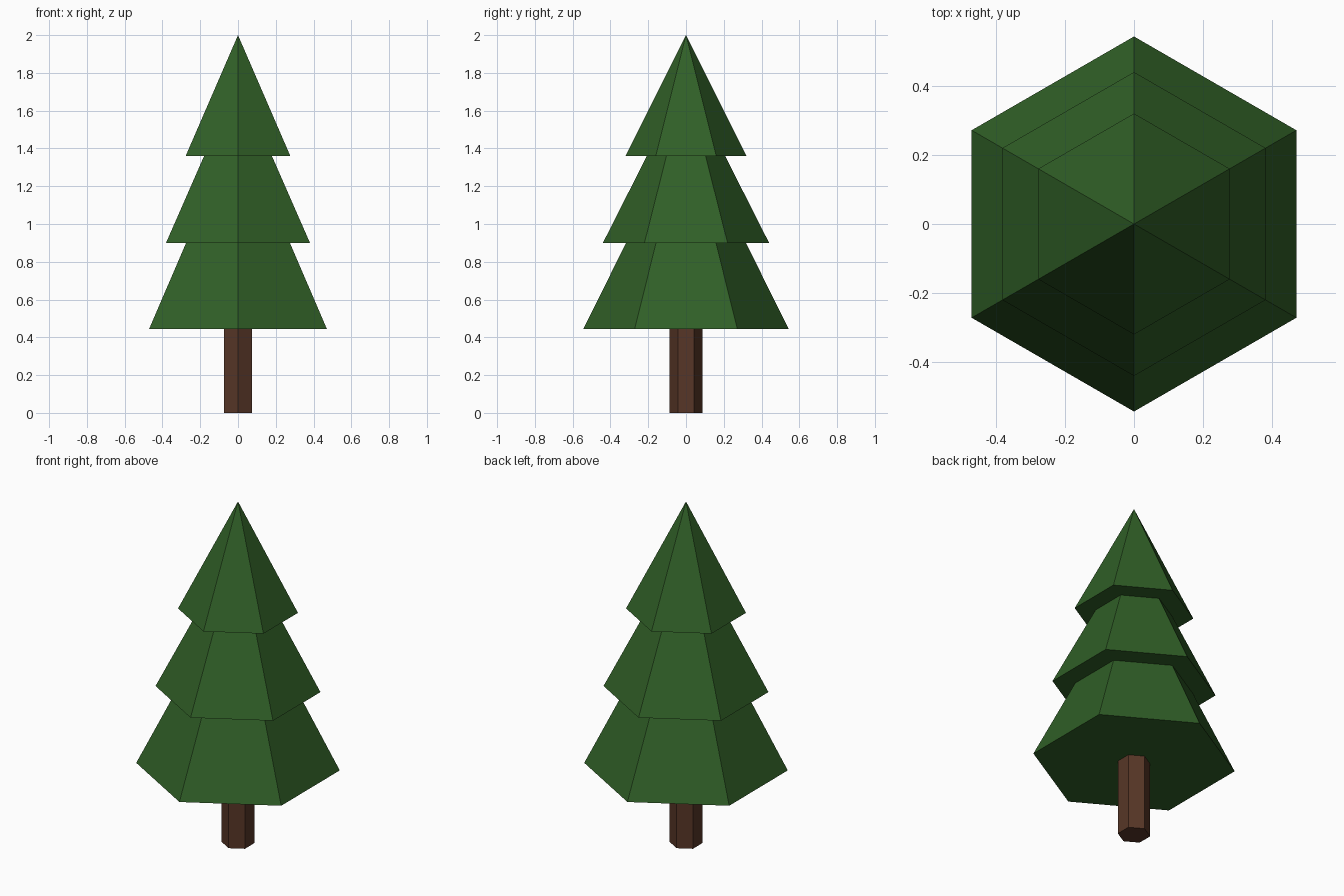
import bpy
from math import pi

cube = bpy.data.objects.get("Cube")
if cube:
    bpy.data.objects.remove(cube, do_unlink=True)


def material(name, color):
    mat = bpy.data.materials.new(name)
    mat.use_nodes = True
    mat.diffuse_color = color
    mat.node_tree.nodes["Principled BSDF"].inputs["Base Color"].default_value = color
    return mat


def hex_part(name, mat, z_bottom, z_top, r_bottom, r_top):
    """Flat-faced six-sided cone or prism with corners on the y axis."""
    bpy.ops.mesh.primitive_cone_add(
        vertices=6, radius1=r_bottom, radius2=r_top, depth=z_top - z_bottom,
        location=(0, 0, (z_bottom + z_top) / 2))
    obj = bpy.context.object
    obj.name = name
    obj.data.materials.append(mat)
    # Keep a corner facing front whatever the primitive's start angle
    corner = max(obj.data.vertices, key=lambda v: v.co.y)
    if abs(corner.co.x) > 0.001:
        obj.rotation_euler.z = pi / 6
    return obj


green = material("pine green", (0.03, 0.115, 0.02, 1))
brown = material("bark brown", (0.095, 0.037, 0.02, 1))

# Trunk
hex_part("trunk", brown, 0, 0.55, 0.087, 0.087)

# Overlapping foliage tiers, bottom to top
hex_part("lower_foliage", green, 0.445, 1.54, 0.543, 0)
hex_part("middle_foliage", green, 0.9, 1.77, 0.44, 0)
hex_part("upper_foliage", green, 1.36, 2.0, 0.32, 0)
